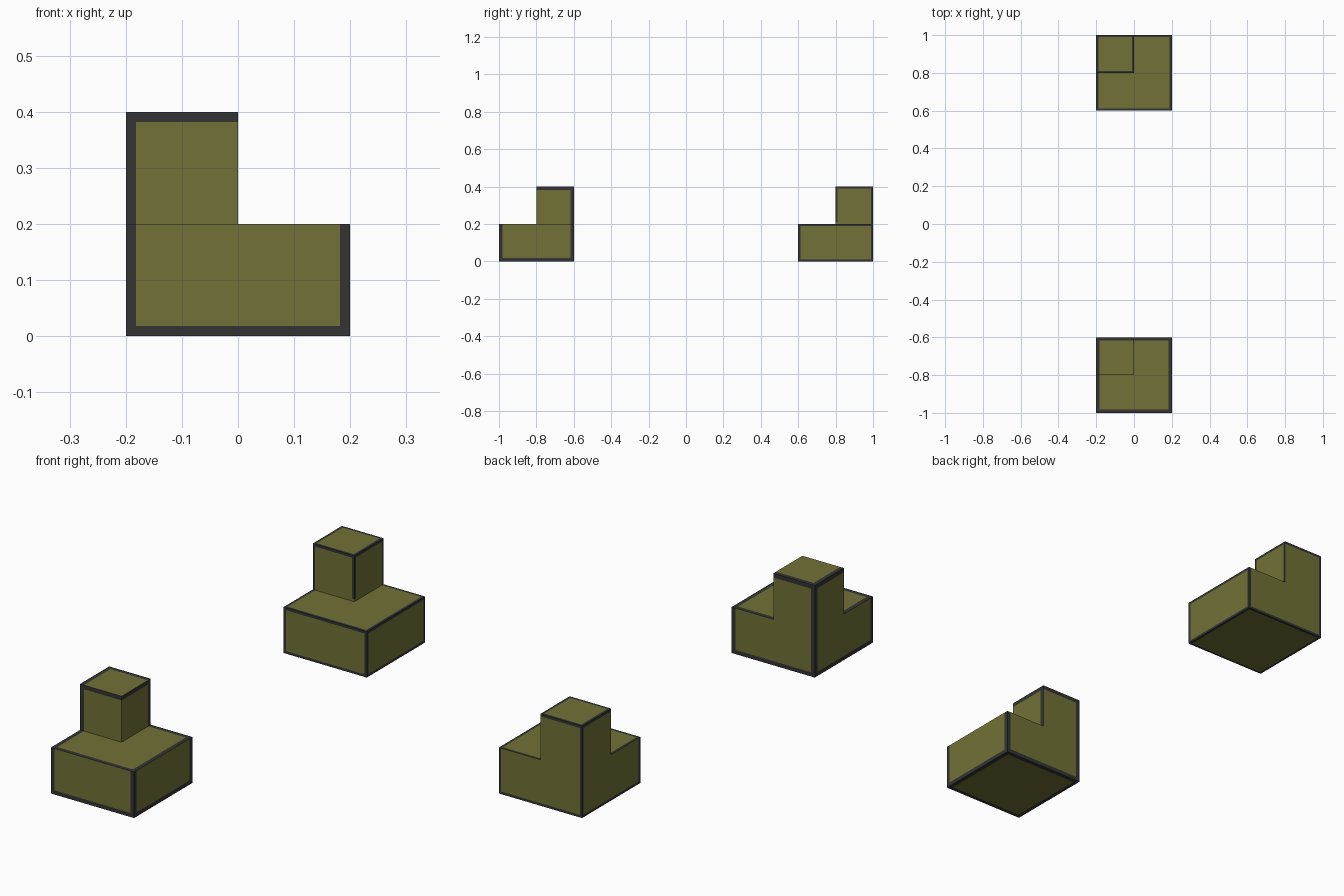
import bpy, bmesh
from itertools import product

if "Cube" in bpy.data.objects:
    bpy.data.objects.remove(bpy.data.objects["Cube"])


def material(name, rgb):
    m = bpy.data.materials.new(name)
    m.diffuse_color = (*rgb, 1)
    m.use_nodes = True
    m.node_tree.nodes["Principled BSDF"].inputs["Base Color"].default_value = m.diffuse_color
    return m


OLIVE = material("olive", (0.165, 0.165, 0.037))
DARK = material("dark_trim", (0.034, 0.034, 0.036))


def solid(p):
    """Square slab with a half-size cube on its back left corner."""
    return p[2] < 0.2 or (p[0] < 0 and p[1] > 0)


def outer_trim(c, axis, b):
    """Trim follows the edges of the enclosing 0.4 cube."""
    lo, hi = (-0.2, -0.2, 0), (0.2, 0.2, 0.4)
    return any(c[i] < lo[i] + b or c[i] > hi[i] - b
               for i in range(3) if i != axis)


def full_trim(c, axis, b):
    """Trim also follows the edges of the slab and the small cube."""
    if outer_trim(c, axis, b):
        return True
    x, y, z = c
    if z > 0.21:
        if axis == 2:
            return x > -b or y < b
        if axis == 0 and x > -0.1:
            return y < b
        if axis == 1 and y < 0.1:
            return x > -b
        return False
    on_front_or_right = (axis == 1 and y < 0) or (axis == 0 and x > 0.1)
    return on_front_or_right and z > 0.2 - b


def stepped_block(name, y0, b, rule):
    # Skin of a cell grid cut at the trim lines
    h = [-0.2, -0.2 + b, -b, 0, b, 0.2 - b, 0.2]
    cuts = [h, h, [v + 0.2 for v in h]]
    mid = [[(a + c) / 2 for a, c in zip(k, k[1:])] for k in cuts]
    n = len(h) - 1

    def filled(i):
        return all(0 <= v < n for v in i) and solid([mid[a][i[a]] for a in range(3)])

    bm = bmesh.new()
    verts = {}
    for idx in product(range(n), repeat=3):
        if not filled(idx):
            continue
        for axis, side in product(range(3), (0, 1)):
            near = list(idx)
            near[axis] += 1 if side else -1
            if filled(near):
                continue
            u, w = (axis + 1) % 3, (axis + 2) % 3
            ring = [(0, 0), (1, 0), (1, 1), (0, 1)]
            loop = []
            for du, dw in (ring if side else ring[::-1]):
                k = list(idx)
                k[axis] += side
                k[u] += du
                k[w] += dw
                k = tuple(k)
                if k not in verts:
                    verts[k] = bm.verts.new([cuts[a][k[a]] for a in range(3)])
                loop.append(verts[k])
            f = bm.faces.new(loop)
            f.material_index = int(rule(f.calc_center_median(), axis, b))
    me = bpy.data.meshes.new(name)
    bm.to_mesh(me)
    bm.free()
    me.materials.append(OLIVE)
    me.materials.append(DARK)
    ob = bpy.data.objects.new(name, me)
    ob.location.y = y0
    bpy.context.collection.objects.link(ob)


# Front block: wide trim; rear block: narrow trim round every part
stepped_block("front_corner_block", -0.8, 0.018, outer_trim)
stepped_block("rear_corner_block", 0.8, 0.011, full_trim)
